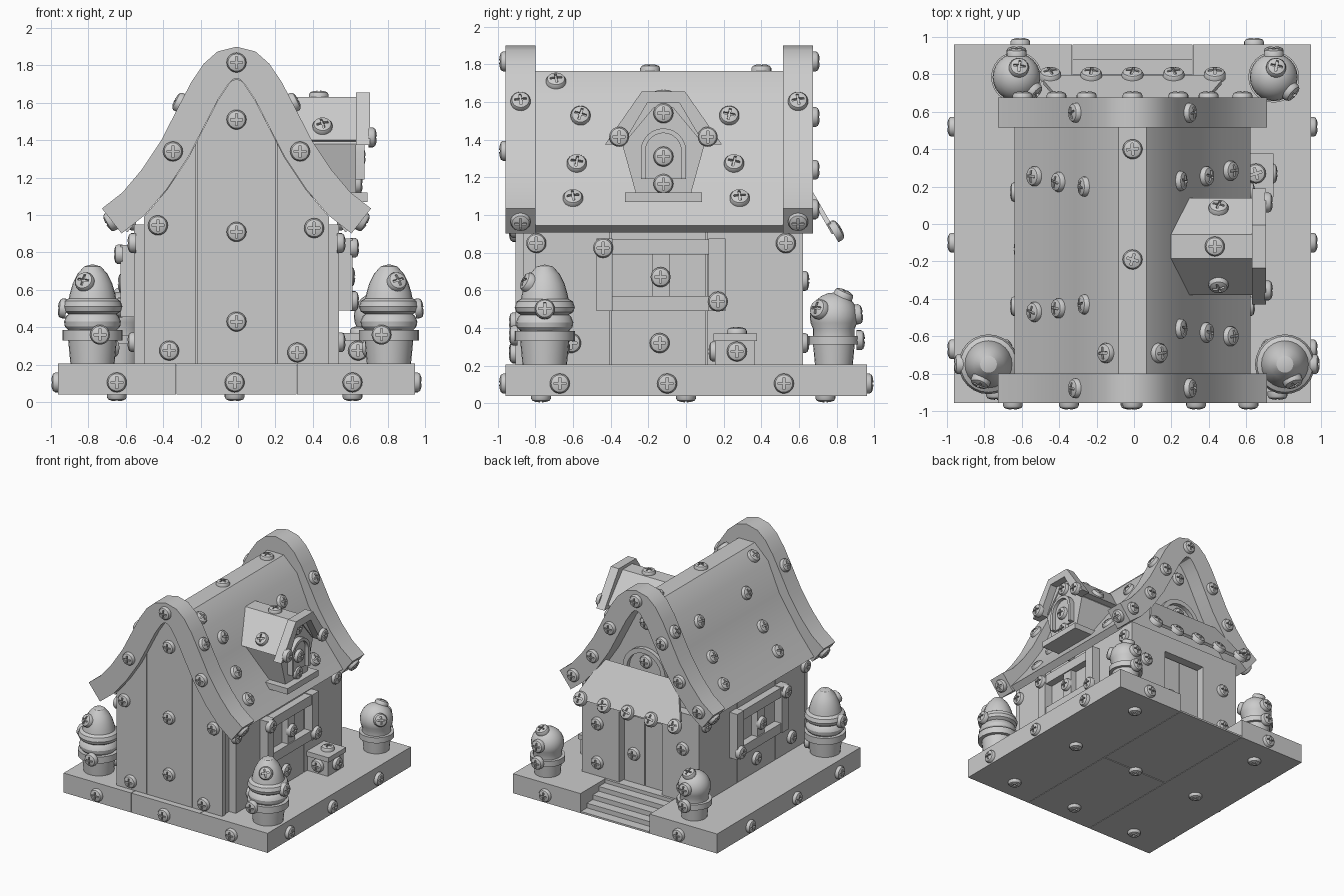
import bpy, bmesh, math
from mathutils import Vector, Matrix

if "Cube" in bpy.data.objects:
    bpy.data.objects.remove(bpy.data.objects["Cube"])

grey = bpy.data.materials.new("plain_grey")
grey.use_nodes = True
tone = (0.6, 0.6, 0.6, 1)
grey.diffuse_color = tone
grey.node_tree.nodes["Principled BSDF"].inputs["Base Color"].default_value = tone
X, Y, Z = Vector((1, 0, 0)), Vector((0, 1, 0)), Vector((0, 0, 1))
parts = []
SHIFT = -0.008


def add(name, mesh, matrix=None):
    if not mesh.materials:
        mesh.materials.append(grey)
    ob = bpy.data.objects.new(name, mesh)
    bpy.context.collection.objects.link(ob)
    ob.matrix_world = Matrix.Translation((SHIFT, 0, 0)) @ (matrix or Matrix())
    parts.append(ob)
    return ob


def to_mesh(name, bm):
    bmesh.ops.recalc_face_normals(bm, faces=bm.faces)
    mesh = bpy.data.meshes.new(name)
    bm.to_mesh(mesh)
    bm.free()
    return mesh


def frame(loc, u, v):
    m = Matrix((u, v, u.cross(v))).transposed().to_4x4()
    m.translation = loc
    return m


def prism(name, pts, depth, matrix):
    """Extrude a flat outline along the frame's third axis."""
    bm = bmesh.new()
    face = bm.faces.new([bm.verts.new((p[0], p[1], 0)) for p in pts])
    new = bmesh.ops.extrude_face_region(bm, geom=[face])["geom"]
    bmesh.ops.translate(bm, vec=(0, 0, depth), verts=[g for g in new if isinstance(g, bmesh.types.BMVert)])
    return add(name, to_mesh(name, bm), matrix)


def along_y(name, pts, y0, y1):
    return prism(name, pts, y1 - y0, frame((0, y1, 0), X, Z))


def along_x(name, pts, x0, x1, y=0):
    return prism(name, pts, x1 - x0, frame((x0, y, 0), Y, Z))


def box(name, x0, x1, y0, y1, z0, z1):
    return along_y(name, [(x0, z0), (x1, z0), (x1, z1), (x0, z1)], y0, y1)


def lathe_mesh(name, profile, steps=24):
    bm = bmesh.new()
    vs = [bm.verts.new((r, 0, z)) for r, z in profile]
    es = [bm.edges.new(p) for p in zip(vs, vs[1:])]
    bmesh.ops.spin(bm, geom=vs + es, axis=Z, cent=(0, 0, 0), angle=math.tau, steps=steps)
    bmesh.ops.remove_doubles(bm, verts=bm.verts, dist=0.0005)
    return to_mesh(name, bm)


def mirrored(half):
    return [(-d, z) for d, z in reversed(half) if d > 0] + list(half)


def offset(path, dist):
    out = []
    for i, p in enumerate(path):
        a, b = Vector(path[max(i - 1, 0)]), Vector(path[min(i + 1, len(path) - 1)])
        t = (b - a).normalized()
        out.append((p[0] - t.y * dist, p[1] + t.x * dist))
    return out


def height(path, d):
    for a, b in zip(path, path[1:]):
        if a[0] <= d <= b[0]:
            return a[1] + (b[1] - a[1]) * (d - a[0]) / (b[0] - a[0])


def slope_point(path, z, side):
    for a, b in zip(path, path[1:]):
        if a[0] >= 0 and a[1] >= z >= b[1]:
            t = (Vector(b) - Vector(a)).normalized()
            d = a[0] + (b[0] - a[0]) * (a[1] - z) / (a[1] - b[1])
            return side * d, Vector((-t.y * side, 0, t.x))


# Screw head: one domed mesh with a cross slot, shared by every screw
head = add("screw_template", lathe_mesh("screw", [
    (0, -0.01), (0.053, -0.01), (0.053, 0.014), (0.046, 0.026), (0.028, 0.033), (0, 0.036)], 20))
w, r = 0.006, 0.032
corner = [(w, r), (w, w), (r, w)]
plus = [tuple(Matrix.Rotation(-k * math.pi / 2, 2) @ Vector(p)) for k in range(4) for p in corner]
cutter = prism("slot_cutter", plus, 0.1, Matrix.Translation((0, 0, 0.018)))
cutter.hide_render = True
mod = head.modifiers.new("slot", "BOOLEAN")
mod.operation, mod.object, mod.solver = "DIFFERENCE", cutter, "EXACT"
bpy.context.view_layer.update()
screw_mesh = bpy.data.meshes.new_from_object(head.evaluated_get(bpy.context.evaluated_depsgraph_get()))
for tmp in (head, cutter):
    parts.remove(tmp)
    bpy.data.objects.remove(tmp)


def screw(x, y, z, normal, scale=1):
    n = Vector(normal).normalized()
    turn = Matrix.Rotation(0.3 * math.sin(9 * x + 7 * y), 4, "Z") if n.z > 0.1 else Matrix()
    m = Matrix.Translation((x, y, z)) @ n.to_track_quat("Z", "Y").to_matrix().to_4x4()
    add("screw", screw_mesh, m @ turn @ Matrix.Scale(scale, 4))


# Base planks and back steps
G = 0.004
for s in (-1, 1):
    box("base_side_plank", *sorted((s * (0.32 + G), s * 0.955)), -0.957, 0.96, 0.04, 0.205)
box("base_front_plank", -0.32, 0.32, -0.957, -G, 0.04, 0.205)
box("base_back_plank", -0.32, 0.32, G, 0.64, 0.04, 0.205)
for i in range(4):
    box("step", -0.32, 0.32, 0.63, 0.72 + 0.08 * i, 0.04, 0.175 - 0.04 * i)
for x in (-0.64, -0.01, 0.62):
    screw(x, -0.957, 0.105, -Y)
    for y in (-0.77, 0.0, 0.74):
        if x != -0.01 or y < 0.5:
            screw(x, y, 0.04, -Z)
for y in (-0.67, -0.1, 0.52):
    screw(0.955, y, 0.105, X)
    screw(-0.955, y, 0.105, -X)
for x in (-0.6, 0.65):
    screw(x, 0.96, 0.105, Y)

# Curved gable boards
curve = mirrored([(0, 1.815), (0.06, 1.8), (0.11, 1.755), (0.17, 1.665), (0.24, 1.53),
                  (0.33, 1.355), (0.44, 1.19), (0.55, 1.06), (0.667, 0.968)])
outer, inner = offset(curve, 0.085), offset(curve, -0.085)
for name, y0, y1, n in (("front_gable_board", -0.957, -0.8, -Y), ("back_gable_board", 0.515, 0.675, Y)):
    along_y(name, outer + inner[::-1], y0, y1)
    y = y0 if n.y < 0 else y1
    screw(0, y, 1.815, n)
    for s in (-1, 1):
        for z in (1.34,) if n.y < 0 else (1.52, 1.24, 1.03):
            screw(slope_point(curve, z, s)[0], y, z, n)
        d, out = slope_point(outer, 1.6, s)
        screw(d, (y0 + y1) / 2, 1.6, out)
        screw(s * 0.667, (y0 + y1) / 2, 0.968, (s * 0.87, 0, -0.5))

# Faceted plank roof
ridge = mirrored([(0.075, 1.765), (0.2, 1.645), (0.305, 1.4), (0.475, 1.14), (0.63, 0.945)])
along_y("roof", ridge + offset(ridge, -0.06)[::-1], -0.8, 0.515)
for y in (0.4, -0.19):
    screw(0, y, 1.765, Z)
for s in (-1, 1):
    for z, y0, y1 in ((1.525, -0.56, 0.23), (1.27, -0.58, 0.255), (1.085, -0.6, 0.285), (1.705, -0.69, None)):
        d, n = slope_point(ridge, z, s)
        for y in (y0, y1):
            if y is not None:
                y += 0.0 if s > 0 or z > 1.6 else (0.13 if y < 0 else -0.03)
                screw(d, y, z, n)

# House core and front planks that follow the gable
def under_gable(a, b):
    top = [(a, height(inner, a))] + [p for p in inner if a < p[0] < b] + [(b, height(inner, b))]
    return [(a, 0.205)] + [(d, z - G) for d, z in top] + [(b, 0.205)]


along_y("house_core", under_gable(-0.485, 0.485), -0.87, 0.54)
for a, b in ((-0.495, -0.217), (-0.21, 0.21), (0.217, 0.495)):
    along_y("front_plank", under_gable(a, b), -0.905, -0.86)
for x, z in ((0, 1.51), (0, 0.91), (0, 0.43), (-0.42, 0.945), (0.415, 0.93), (-0.36, 0.275), (0.325, 0.265)):
    screw(x, -0.905, z, -Y)

# Side walls with framed windows
for s in (-1, 1):
    def side(name, x0, x1, *rest):
        box(name, *sorted((s * x0, s * x1)), *rest)
    dz = 0 if s > 0 else -0.035
    for y0, y1 in ((-0.8, -0.403), (-0.397, 0.107), (0.113, 0.62)):
        side("side_wall_plank", 0.48, 0.548, y0, y1, 0.205, 0.95)
    for y0, y1 in ((-0.475, -0.39), (0.12, 0.21)):
        side("window_post", 0.54, 0.62, y0, y1, 0.49 + dz, 0.875 + dz)
    for z in (0.49, 0.79):
        side("window_rail", 0.54, 0.61, -0.39, 0.12, z + dz, z + 0.08 + dz)
    side("window_mullion", 0.54, 0.6, -0.18, -0.085, 0.57 + dz, 0.79 + dz)
    for x, y, z in ((0.548, -0.795, 0.85), (0.62, -0.44, 0.825 + dz), (0.548, -0.14, 0.97), (0.548, 0.53, 0.85),
                    (0.62, 0.17, 0.54 + dz), (0.6, -0.135, 0.67 + dz), (0.548, -0.14, 0.32), (0.548, -0.61, 0.32)):
        screw(s * x, y, z, s * X)

# Crate beside the wall
box("crate", 0.548, 0.74, 0.155, 0.365, 0.205, 0.33)
box("crate_lid", 0.548, 0.755, 0.145, 0.378, 0.33, 0.37)
screw(0.74, 0.27, 0.275, X)
screw(0.66, 0.27, 0.37, Z)
screw(0.65, 0.155, 0.275, -Y)

# Back wall, door and gable window
for s in (-1, 1):
    box("back_wall_panel", *sorted((s * 0.2, s * 0.548)), 0.52, 0.62, 0.205, 0.95)
    for z in (0.32, 0.65):
        screw(s * 0.4, 0.62, z, Y)
box("door_lintel", -0.2, 0.2, 0.52, 0.62, 0.8, 0.95)
for s in (-1, 1):
    box("door_leaf", *sorted((s * 0.003, s * 0.19)), 0.52, 0.56, 0.205, 0.79)
screw(0.1, 0.56, 0.45, Y)
arc = [(math.cos(a * math.pi / 12), math.sin(a * math.pi / 12)) for a in range(13)]
ring = [(0.2 * c, 1.17 + 0.2 * s) for c, s in arc] + [(0.16 * c, 1.17 + 0.16 * s) for c, s in arc[::-1]]
along_y("gable_window_arch", ring, 0.53, 0.575)
for x, z in ((0, 1.58), (0, 1.25)):
    screw(x, 0.54, z, Y)

# Sloped awning with a row of screws as scallops
down = Vector((0, 0.5, -0.866))
awning = frame(Vector((0, 0.6, 1.2)), -X, -down)
prism("awning", [(0.35, 0), (-0.35, 0), (-0.475, -0.29), (-0.45, -0.35), (0.45, -0.35), (0.475, -0.29)], 0.025, awning)
for i in range(5):
    p = awning @ Vector((-0.44 + 0.22 * i, -0.345, 0.02))
    screw(*p, awning.to_3x3() @ Z, 1.1)

# Dormer on the roof
YD = -0.12
along_x("dormer_wall", mirrored([(0.075, 1.6), (0.22, 1.38), (0.145, 1.11)]), 0.2, 0.64, YD)
droof = mirrored([(0.065, 1.63), (0.26, 1.4)])
along_x("dormer_roof", droof + mirrored([(0.05, 1.57), (0.2, 1.39)])[::-1], 0.18, 0.65, YD)
along_x("dormer_trim", mirrored([(0.115, 1.655), (0.31, 1.375)]) + mirrored([(0.085, 1.595), (0.215, 1.375)])[::-1],
        0.64, 0.715, YD)
box("dormer_sill", 0.45, 0.7, YD - 0.205, YD + 0.205, 1.07, 1.12)


def arch(h):
    return [(h, 1.19)] + [(h * c, 1.34 + h * s) for c, s in arc] + [(-h, 1.19)]


along_x("dormer_window_frame", arch(0.12) + arch(0.095)[::-1], 0.63, 0.685, YD)
along_x("dormer_window_panel", arch(0.095), 0.63, 0.655, YD)
for x, y, z in ((0.655, 0, 1.31), (0.64, 0, 1.165), (0.64, 0, 1.54), (0.715, -0.235, 1.415), (0.715, 0.235, 1.415)):
    screw(x, YD + y, z, X)
screw(0.44, YD, 1.63, Z)
for s in (-1, 1):
    screw(0.46, YD + s * 0.2, 1.47, (0, s * 0.76, 0.65))

# Potted plants: tall shrubs in front, round ones at the back
pot = [(0, 0), (0.118, 0), (0.13, 0.125), (0.16, 0.125), (0.16, 0.18), (0.13, 0.18)]
bumps = [(0.148, 0.2), (0.152, 0.225), (0.14, 0.255), (0.128, 0.265), (0.152, 0.28), (0.16, 0.305),
         (0.15, 0.335), (0.126, 0.35), (0.12, 0.38), (0.105, 0.43), (0.08, 0.48), (0.045, 0.52), (0, 0.532)]
ball = [(0.128 * math.sin(a), 0.255 - 0.128 * math.cos(a)) for a in (math.pi * k / 12 for k in range(4, 13))]
tall = lathe_mesh("tall_shrub", pot + bumps)
small = lathe_mesh("round_shrub", [(p * 0.85, q * 0.85) for p, q in pot] + ball)
for x in (-0.77, 0.815):
    s = 1 if x > 0 else -1
    add("tall_shrub", tall, Matrix.Translation((x, -0.75, 0.205)))
    screw(x - s * 0.04, -0.75 - 0.155, 0.36, -Y)
    screw(x + s * 0.04, -0.835, 0.64, (s * 0.3, -0.8, 0.4))
    screw(x + s * 0.15, -0.75, 0.5, (s, 0, 0.1))
    screw(x - s * 0.1, -0.67, 0.29, (-s, 0.5, 0))
for x in (-0.62, 0.755):
    add("round_shrub", small, Matrix.Translation((x, 0.785, 0.205)))
    for n in ((0.1, 0.4, 0.9), (0, 1, 0.1), (0.7, -0.6, 0.3)):
        n = Vector(n).normalized()
        screw(*(Vector((x, 0.785, 0.46)) + n * 0.12), n)
    screw(x, 0.785 + 0.13, 0.335, Y)

# Smooth rounded surfaces, keep hard edges
bpy.ops.object.select_all(action="DESELECT")
for ob in parts:
    ob.select_set(True)
bpy.context.view_layer.objects.active = parts[0]
bpy.ops.object.shade_smooth_by_angle(angle=math.radians(30))
